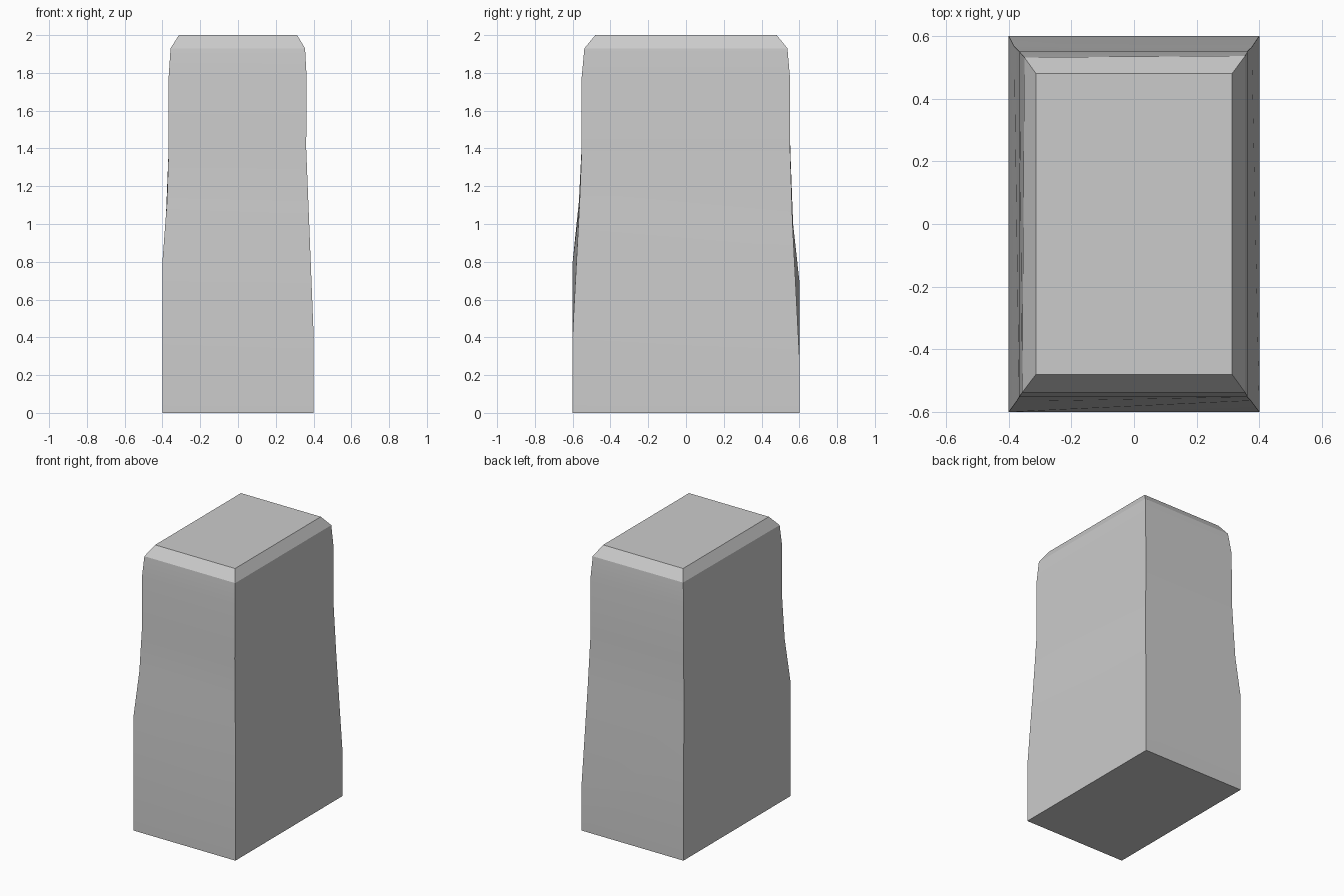
import bpy, bmesh

if "Cube" in bpy.data.objects:
    bpy.data.objects.remove(bpy.data.objects["Cube"])

# Corner edges: (x sign, y sign, list of (half width, half depth, height) where it tapers)
corners = [
    (-1, -1, [(.4, .6, .80), (.376, .567, 1.12), (.367, .553, 1.4), (.367, .552, 1.78), (.357, .538, 1.93)]),
    (1, -1, [(.4, .6, .42), (.373, .564, 1.10), (.361, .552, 1.4), (.363, .552, 1.78), (.355, .538, 1.93)]),
    (1, 1, [(.4, .6, .30), (.376, .564, 1.00), (.361, .551, 1.4), (.363, .55, 1.78), (.355, .537, 1.93)]),
    (-1, 1, [(.4, .6, .70), (.383, .567, 1.00), (.367, .552, 1.4), (.366, .55, 1.78), (.350, .532, 1.93)]),
]

# Worn stone pillar: four corner edges joined into a tapering block with a chamfered top
bm = bmesh.new()
edges = []
for sx, sy, taper in corners:
    points = [(.4, .6, 0)] + taper + [(.313, .48, 2)]
    edges.append([bm.verts.new((sx * x, sy * y, z)) for x, y, z in points])
rings = list(zip(*edges))
for low, high in zip(rings, rings[1:]):
    for i in range(4):
        j = (i + 1) % 4
        bm.faces.new((low[i], low[j], high[j], high[i]))
bm.faces.new(rings[0][::-1])
bm.faces.new(rings[-1])
bmesh.ops.recalc_face_normals(bm, faces=bm.faces)

mesh = bpy.data.meshes.new("pillar_block")
bm.to_mesh(mesh)
bm.free()
block = bpy.data.objects.new("pillar_block", mesh)
bpy.context.collection.objects.link(block)

# Soft shading on the worn sides, crisp corners and chamfer
bpy.context.view_layer.objects.active = block
block.select_set(True)
bpy.ops.object.shade_smooth_by_angle(angle=0.35)
